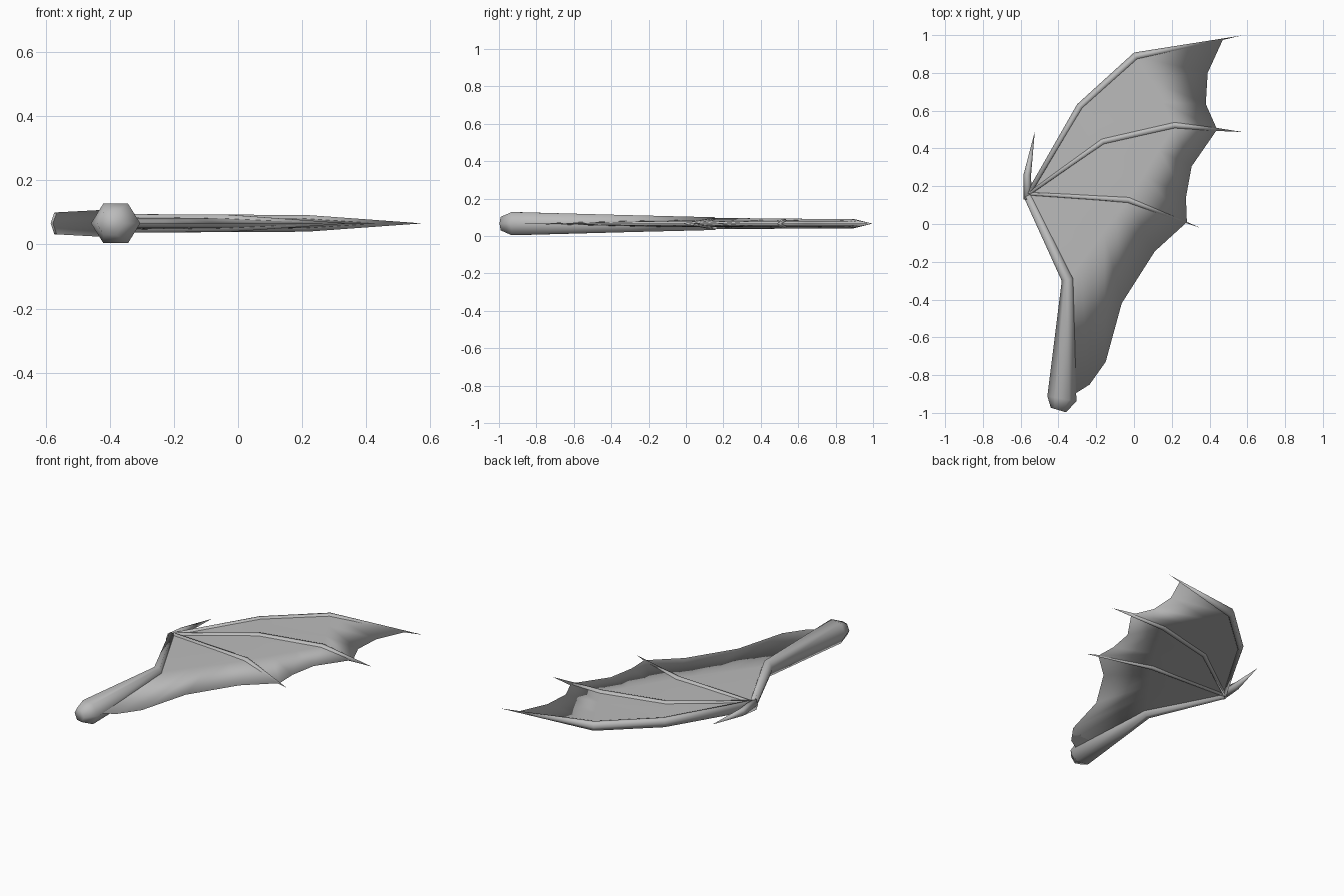
import bpy, bmesh, math
from mathutils import Vector

cube = bpy.data.objects.get("Cube")
if cube:
    bpy.data.objects.remove(cube)

MID = 0.066  # height of the wing's middle plane

grey = bpy.data.materials.new("plain_grey")
grey.use_nodes = True
grey.diffuse_color = (0.5, 0.5, 0.5, 1)
grey.node_tree.nodes["Principled BSDF"].inputs["Base Color"].default_value = (0.5, 0.5, 0.5, 1)


def finish(bm, name):
    bmesh.ops.remove_doubles(bm, verts=bm.verts, dist=0.0005)
    bmesh.ops.recalc_face_normals(bm, faces=bm.faces)
    for face in bm.faces:
        face.smooth = True
    mesh = bpy.data.meshes.new(name)
    bm.to_mesh(mesh)
    bm.free()
    mesh.materials.append(grey)
    obj = bpy.data.objects.new(name, mesh)
    bpy.context.collection.objects.link(obj)
    return obj


def bone(name, path):
    """Six-sided tube through (x, y, half width, half height) stations."""
    bm = bmesh.new()
    pts = [Vector(p[:2]) for p in path]
    rings = []
    for i, (x, y, w, h) in enumerate(path):
        before = (pts[i] - pts[i - 1]).normalized() if i else Vector((0, 0))
        after = (pts[i + 1] - pts[i]).normalized() if i + 1 < len(pts) else Vector((0, 0))
        along = (before + after).normalized()
        side = Vector((-along.y, along.x))
        ring = []
        for k in range(6):
            a = k * math.pi / 3
            p = pts[i] + side * w * math.cos(a)
            ring.append(bm.verts.new((p.x, p.y, MID + h * math.sin(a) / math.sin(math.pi / 3))))
        rings.append(ring)
    for a, b in zip(rings, rings[1:]):
        for k in range(6):
            bm.faces.new((a[k], a[k - 1], b[k - 1], b[k]))
    bm.faces.new(rings[0])
    bm.faces.new(rings[-1])
    return finish(bm, name)


# Arm with rounded shoulder, thumb claw and three fingers
bone("arm", [(-0.40, -0.985, 0.042, 0.036), (-0.382, -0.925, 0.078, 0.062),
             (-0.35, -0.295, 0.033, 0.045), (-0.563, 0.15, 0.022, 0.034)])
bone("thumb_claw", [(-0.563, 0.13, 0.022, 0.033), (-0.565, 0.26, 0.02, 0.02),
                    (-0.525, 0.49, 0, 0)])
bone("leading_finger", [(-0.556, 0.16, 0.014, 0.03), (-0.285, 0.622, 0.02, 0.026),
                        (0.01, 0.888, 0.022, 0.025), (0.57, 0.998, 0, 0)])
bone("middle_finger", [(-0.556, 0.16, 0.012, 0.03), (-0.165, 0.437, 0.021, 0.028),
                       (0.215, 0.523, 0.021, 0.026), (0.575, 0.487, 0, 0)])
bone("inner_finger", [(-0.556, 0.16, 0.012, 0.03), (-0.03, 0.127, 0.02, 0.027),
                      (0.35, -0.02, 0, 0)])

# Skin panels: each lists the spine stations on its two bones and its scalloped rim
WRIST = (-0.556, 0.16)
lead = [WRIST, (-0.285, 0.622), (0.01, 0.888)]
middle = [WRIST, (-0.165, 0.437), (0.215, 0.523)]
inner = [WRIST, (-0.2, 0.138), (-0.03, 0.127)]
arm = [WRIST, (-0.45, -0.08), (-0.35, -0.295)]
panels = [
    (lead, middle, [(0.47, 0.975), (0.39, 0.80), (0.38, 0.635), (0.44, 0.50)]),
    (middle, inner, [(0.44, 0.50), (0.305, 0.305), (0.275, 0.14), (0.28, 0.01)]),
    (inner, arm, [(0.28, 0.01), (0.11, -0.145), (-0.065, -0.42),
                  (-0.15, -0.73), (-0.235, -0.85), (-0.33, -0.91)]),
]
thickness = [0.02, 0.018, 0.015, 0]  # half thickness, thinning to a sharp rim

bm = bmesh.new()
for first, second, rim in panels:
    n = len(rim) - 1
    rows = [[Vector(a).lerp(Vector(b), k / n) for k in range(n + 1)]
            for a, b in zip(first, second)]
    rows.append([Vector(p) for p in rim])
    for sign in (1, -1):
        grid = [[bm.verts.new((p.x, p.y, MID + sign * t)) for p in row]
                for row, t in zip(rows, thickness)]
        for r, s in zip(grid, grid[1:]):
            for k in range(n):
                bm.faces.new((r[k], r[k + 1], s[k + 1], s[k]))
finish(bm, "wing_skin")
